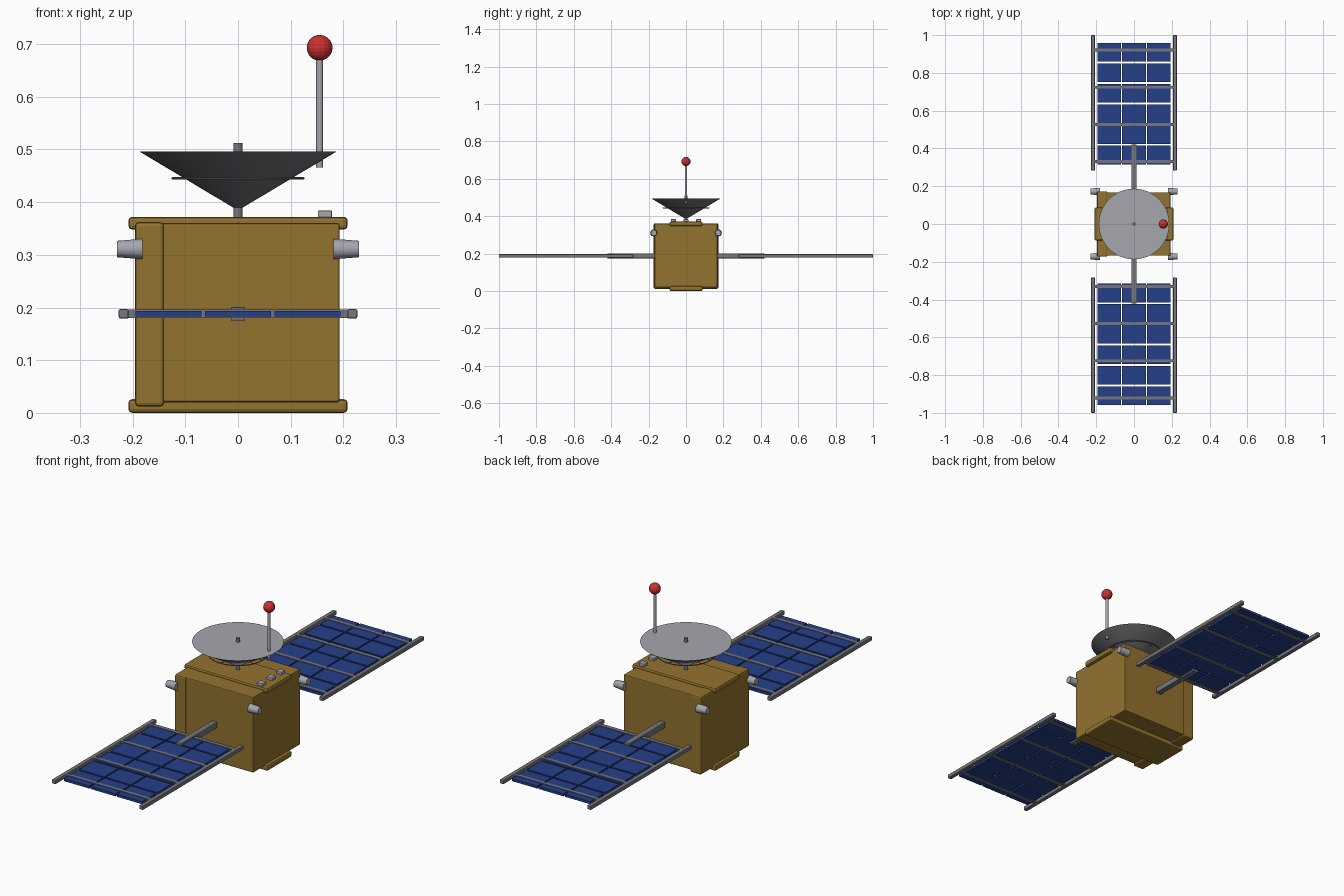
import bpy, bmesh, math
from mathutils import Matrix, Vector

cube = bpy.data.objects.get("Cube")
if cube:
    bpy.data.objects.remove(cube, do_unlink=True)


def material(name, color):
    mat = bpy.data.materials.new(name)
    mat.use_nodes = True
    mat.diffuse_color = (*color, 1)
    mat.node_tree.nodes["Principled BSDF"].inputs["Base Color"].default_value = (*color, 1)
    return mat


gold = material("gold foil", (0.29, 0.17, 0.028))
blue = material("solar blue", (0.018, 0.05, 0.25))
red = material("signal red", (0.6, 0.03, 0.03))
light = material("light grey", (0.38, 0.38, 0.43))
steel = material("steel grey", (0.18, 0.18, 0.20))


def finish(bm, name, *mats):
    mesh = bpy.data.meshes.new(name)
    bm.to_mesh(mesh)
    bm.free()
    for mat in mats:
        mesh.materials.append(mat)
    obj = bpy.data.objects.new(name, mesh)
    bpy.context.collection.objects.link(obj)
    return obj


def smooth(obj):
    bpy.ops.object.select_all(action='DESELECT')
    obj.select_set(True)
    bpy.context.view_layer.objects.active = obj
    bpy.ops.object.shade_smooth_by_angle(angle=math.radians(40))


def box(name, center, size, mat, bevel=0):
    bm = bmesh.new()
    bmesh.ops.create_cube(bm, size=1)
    bmesh.ops.scale(bm, vec=size, verts=bm.verts)
    bmesh.ops.translate(bm, vec=center, verts=bm.verts)
    obj = finish(bm, name, mat)
    if bevel:
        mod = obj.modifiers.new("rounded edges", 'BEVEL')
        mod.width = bevel
        mod.segments = 2
    return obj


def rod(name, start, end, r1, r2, mat, sides=16):
    start, end = Vector(start), Vector(end)
    axis = end - start
    bm = bmesh.new()
    bmesh.ops.create_cone(bm, cap_ends=True, segments=sides, radius1=r1, radius2=r2, depth=axis.length)
    turn = axis.to_track_quat('Z', 'Y').to_matrix().to_4x4()
    bmesh.ops.transform(bm, matrix=Matrix.Translation((start + end) / 2) @ turn, verts=bm.verts)
    obj = finish(bm, name, mat)
    smooth(obj)
    return obj


# Foil-wrapped body with its end plates and side slab
box("body", (0, 0, 0.19), (0.386, 0.336, 0.34), gold, 0.004)
box("side_slab", (-0.168, 0, 0.187), (0.055, 0.346, 0.35), gold, 0.007)
box("top_plate", (0, 0, 0.36), (0.416, 0.175, 0.024), gold, 0.007)
box("bottom_plate", (0, 0, 0.013), (0.416, 0.175, 0.026), gold, 0.007)

# Small sensors on the top plate
for i in (-1, 0, 1):
    box("sensor", (0.165, i * 0.068, 0.377), (0.027, 0.027, 0.014), light, 0.002)

# Corner thrusters
for sx in (-1, 1):
    for sy in (-1, 1):
        rod("thruster", (sx * 0.181, sy * 0.172, 0.311), (sx * 0.23, sy * 0.172, 0.311),
            0.0195, 0.0155, light, 12)

# Solar wings: boom, rails, cross bars and panels
ROW = 0.1087
for s in (-1, 1):
    box("boom", (0, s * 0.29, 0.188), (0.027, 0.26, 0.026), steel, 0.002)
    for sx in (-1, 1):
        box("wing_rail", (sx * 0.217, s * 0.641, 0.188), (0.019, 0.718, 0.018), steel, 0.003)
    for i in range(4):
        box("cross_bar", (0, s * (0.331 + i * 0.1965), 0.188), (0.43, 0.015, 0.016), steel)
    for row in range(6):
        for col in (-1, 0, 1):
            box("solar_panel", (col * 0.132, s * (0.366 + row * ROW), 0.188),
                (0.125, 0.1, 0.011), blue)

# Dish with a pale flat face and dark back
bm = bmesh.new()
bmesh.ops.create_cone(bm, cap_ends=True, segments=48, radius1=0.008, radius2=0.187, depth=0.107)
bmesh.ops.translate(bm, vec=(0, 0, 0.4425), verts=bm.verts)
bm.normal_update()
for face in bm.faces:
    face.material_index = 1 if face.normal.z > 0.9 else 0
smooth(finish(bm, "dish", steel, light))
rod("dish_post", (0, 0, 0.365), (0, 0, 0.512), 0.009, 0.009, steel)

# Thin ring and struts behind the dish
bpy.ops.mesh.primitive_torus_add(major_radius=0.124, minor_radius=0.0025, major_segments=32,
                                 minor_segments=6, location=(0, 0, 0.445))
ring = bpy.context.object
ring.name = "dish_ring"
ring.data.materials.append(steel)
for i in range(4):
    a = i * math.pi / 2
    tip = Vector((math.cos(a), math.sin(a), 0))
    rod("ring_strut", tip * 0.08 + Vector((0, 0, 0.445)), tip * 0.124 + Vector((0, 0, 0.445)),
        0.0025, 0.0025, steel, 6)

# Antenna mast with ball tip
rod("mast", (0.155, 0, 0.466), (0.155, 0, 0.68), 0.0065, 0.0065, light, 12)
bm = bmesh.new()
bmesh.ops.create_uvsphere(bm, u_segments=16, v_segments=10, radius=0.0245)
bmesh.ops.translate(bm, vec=(0.155, 0, 0.693), verts=bm.verts)
finish(bm, "mast_ball", red)
